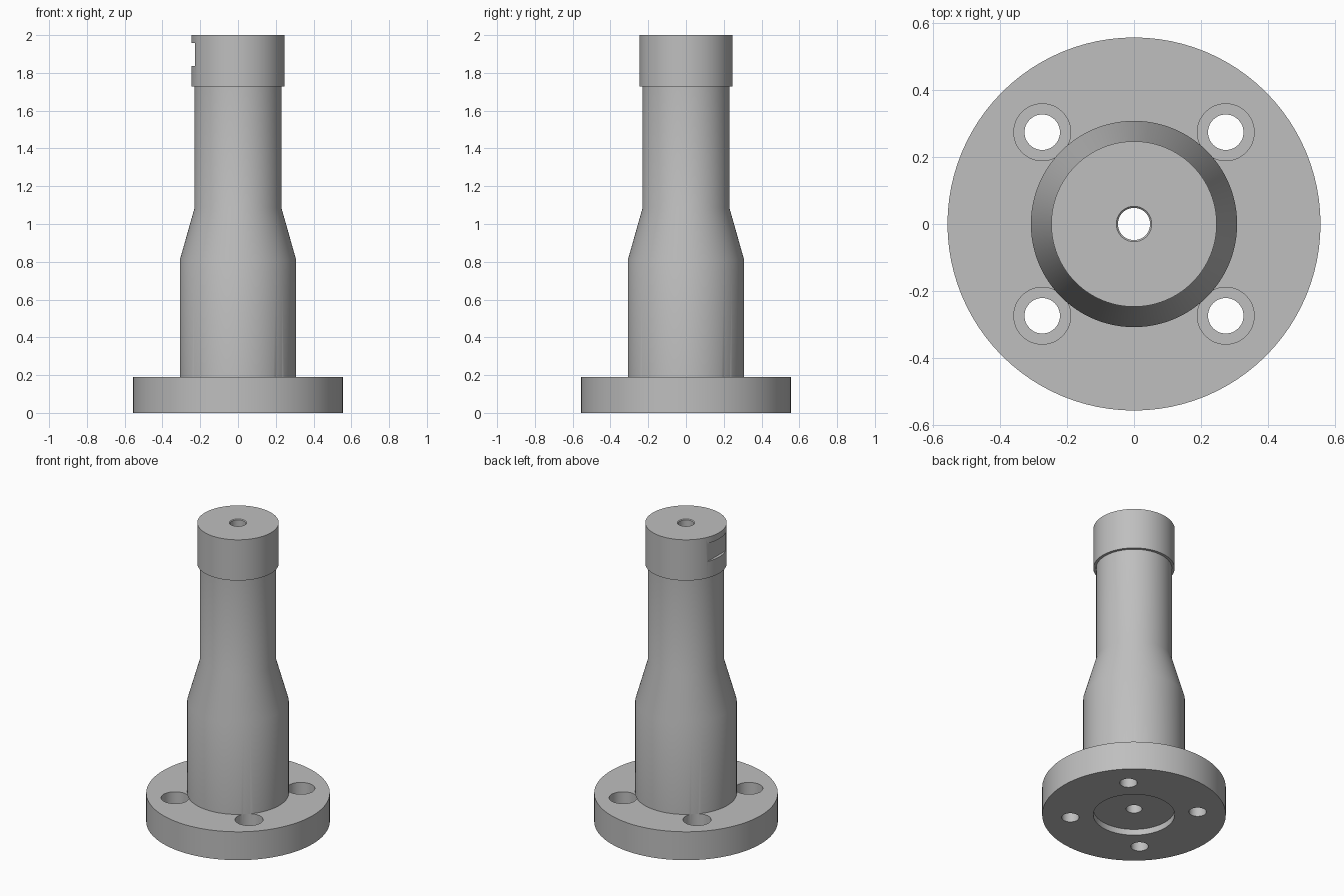
import bpy
import bmesh
from math import cos, sin, tau

cube = bpy.data.objects.get("Cube")
if cube:
    bpy.data.objects.remove(cube, do_unlink=True)

# One plain metal colour
steel = bpy.data.materials.new("grey steel")
steel.use_nodes = True
colour = (0.52, 0.52, 0.52, 1)
steel.diffuse_color = colour
steel.node_tree.nodes["Principled BSDF"].inputs["Base Color"].default_value = colour


def add_object(name, bm):
    bmesh.ops.recalc_face_normals(bm, faces=bm.faces)
    mesh = bpy.data.meshes.new(name)
    bm.to_mesh(mesh)
    bm.free()
    obj = bpy.data.objects.new(name, mesh)
    bpy.context.collection.objects.link(obj)
    mesh.materials.append(steel)
    return obj


def lathe(name, profile, steps=96):
    """Turn a closed (radius, height) profile about the z axis."""
    bm = bmesh.new()
    rings = [[bm.verts.new((r * cos(tau * i / steps), r * sin(tau * i / steps), z))
              for i in range(steps)] for r, z in profile]
    for a, b in zip(rings, rings[1:] + rings[:1]):
        for i in range(steps):
            j = (i + 1) % steps
            bm.faces.new((a[i], a[j], b[j], b[i]))
    return add_object(name, bm)


def cylinder(name, radius, x, y, low, high):
    bm = bmesh.new()
    bmesh.ops.create_cone(bm, cap_ends=True, segments=48, radius1=radius,
                          radius2=radius, depth=high - low)
    bmesh.ops.translate(bm, verts=bm.verts, vec=(x, y, (low + high) / 2))
    return add_object(name, bm)


def box(name, low, high):
    bm = bmesh.new()
    bmesh.ops.create_cube(bm, size=1)
    for v in bm.verts:
        v.co = [(a + b) / 2 + c * (b - a) for a, b, c in zip(low, high, v.co)]
    return add_object(name, bm)


# Flanged column with a stepped head, a central bore and a recess underneath
FLANGE_TOP = 0.19
column = lathe("flanged_column", [
    (0.247, 0), (0.557, 0), (0.557, FLANGE_TOP), (0.308, FLANGE_TOP),
    (0.308, 0.81), (0.23, 1.085), (0.23, 1.727), (0.247, 1.727),
    (0.247, 2), (0.053, 2), (0.048, 1.995), (0.048, 0.04), (0.247, 0.04)])

# Four counterbored bolt holes and the flat slot in the side of the head
cutters = []
for sx in (-1, 1):
    for sy in (-1, 1):
        x, y = 0.274 * sx, 0.274 * sy
        cutters.append(cylinder("bolt_hole_cutter", 0.053, x, y, -0.1, 0.15))
        cutters.append(cylinder("counterbore_cutter", 0.085, x, y, 0.09, FLANGE_TOP + 0.0005))
cutters.append(box("slot_cutter", (-0.4, -0.3, 1.837), (-0.227, 0.3, 1.958)))

bpy.context.view_layer.objects.active = column
for cutter in cutters:
    cutter.hide_render = True
    mod = column.modifiers.new("cut", "BOOLEAN")
    mod.operation = "DIFFERENCE"
    mod.solver = "EXACT"
    mod.object = cutter
    bpy.ops.object.modifier_apply(modifier=mod.name)
    bpy.data.objects.remove(cutter, do_unlink=True)

# Smooth round walls with crisp rims
bpy.ops.object.select_all(action="DESELECT")
column.select_set(True)
bpy.ops.object.shade_smooth_by_angle(angle=0.52)
